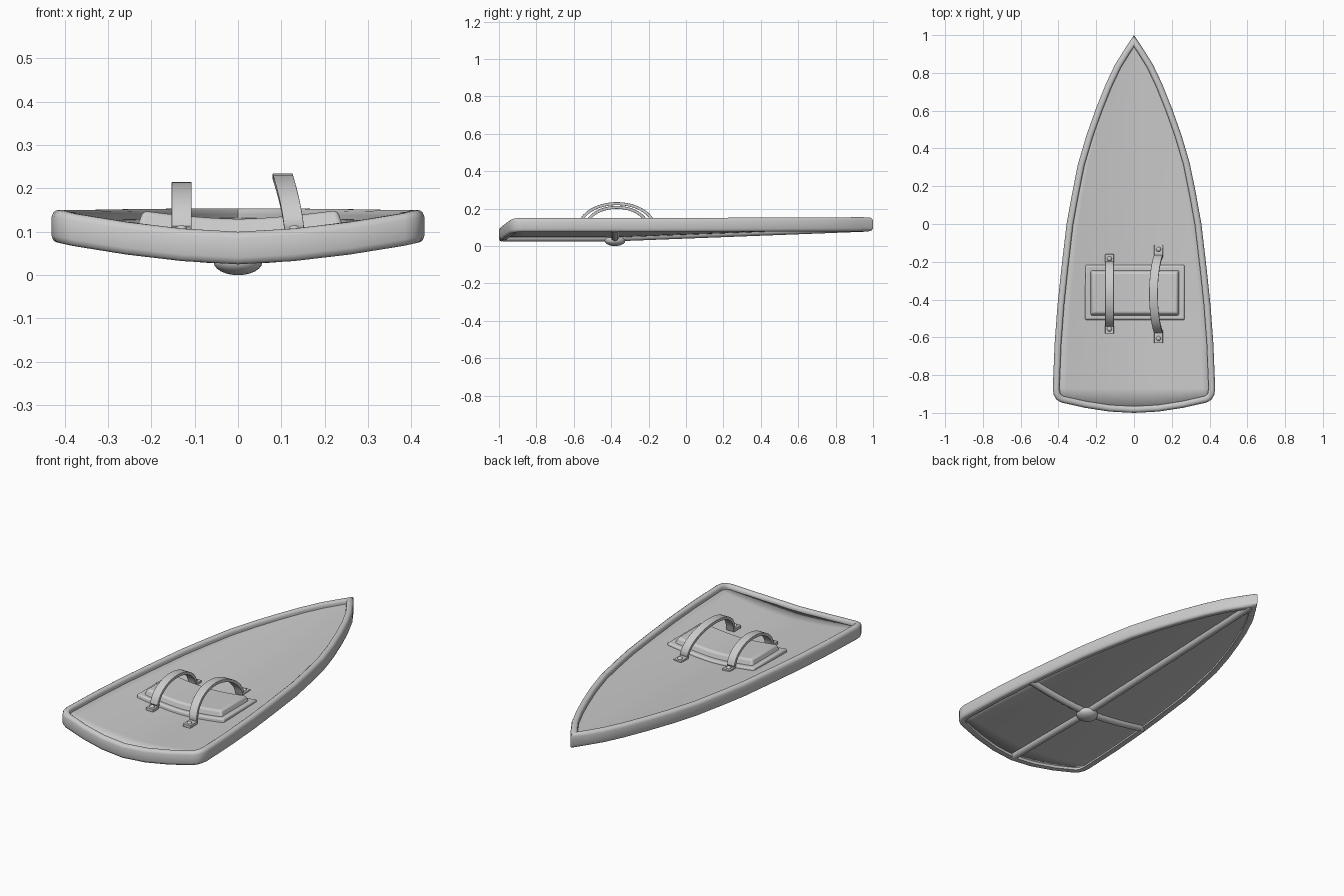
import bpy, bmesh, math
from mathutils import Vector

if "Cube" in bpy.data.objects:
    bpy.data.objects.remove(bpy.data.objects["Cube"])

steel = bpy.data.materials.new("grey steel")
steel.use_nodes = True
GREY = (0.6, 0.6, 0.6, 1)
steel.diffuse_color = GREY
steel.node_tree.nodes["Principled BSDF"].inputs["Base Color"].default_value = GREY

# Right half of the outline, from the point round to the tail
OUTLINE = [(0, 1), (0.05, 0.925), (0.1, 0.845), (0.15, 0.74), (0.2, 0.615), (0.25, 0.475),
           (0.296, 0.32), (0.33, 0.15), (0.357, 0), (0.385, -0.24), (0.405, -0.43),
           (0.42, -0.63), (0.43, -0.87), (0.425, -0.905), (0.41, -0.93), (0.385, -0.945),
           (0.26, -0.973), (0.13, -0.993)]
SIDE = OUTLINE[:13]


def half_width(y):
    y = min(max(y, -0.87), 0.999)
    for (xa, ya), (xb, yb) in zip(SIDE, SIDE[1:]):
        if yb <= y <= ya:
            return xa + (xb - xa) * (ya - y) / (ya - yb)
    return 0.43


def surface(x, y):
    """Middle height of the dished body."""
    mid = 0.0625 + 0.054 * max(0, (y + 0.4) / 1.4)
    edge = 0.113 + 0.004 * max(0, y)
    return mid + (edge - mid) * min(1, abs(x) / half_width(y)) ** 1.6


def make(name, verts, faces, bevel=0, angle=40):
    mesh = bpy.data.meshes.new(name)
    mesh.from_pydata([tuple(v) for v in verts], [], faces)
    bm = bmesh.new()
    bm.from_mesh(mesh)
    bmesh.ops.remove_doubles(bm, verts=bm.verts, dist=1e-5)
    bmesh.ops.recalc_face_normals(bm, faces=bm.faces)
    bm.to_mesh(mesh)
    bm.free()
    ob = bpy.data.objects.new(name, mesh)
    bpy.context.collection.objects.link(ob)
    mesh.materials.append(steel)
    if bevel:
        mod = ob.modifiers.new("soft edges", 'BEVEL')
        mod.width, mod.segments, mod.limit_method = bevel, 3, 'ANGLE'
        mod.angle_limit = math.radians(50)
    bpy.ops.object.select_all(action='DESELECT')
    ob.select_set(True)
    bpy.context.view_layer.objects.active = ob
    bpy.ops.object.shade_smooth_by_angle(angle=math.radians(angle))
    return ob


def skin(rings, closed):
    """Join equal rings of points into a tube, capped unless closed."""
    n, m = len(rings[0]), len(rings)
    faces = []
    for i in range(m if closed else m - 1):
        a, b = i * n, (i + 1) % m * n
        faces += [(a + k, a + (k + 1) % n, b + (k + 1) % n, b + k) for k in range(n)]
    if not closed:
        faces += [tuple(range(n)), tuple(range((m - 1) * n, m * n))]
    return [p for r in rings for p in r], faces


# Rim: rounded band swept round the outline with mitred corners
loop = OUTLINE + [(0, -1)] + [(-x, y) for x, y in reversed(OUTLINE[1:])]
loop = [Vector(p) for p in loop]
SECTION = [(0.035, -0.034), (0.012, -0.0375), (0.004, -0.033), (0, -0.022), (0, 0.022),
           (0.004, 0.032), (0.012, 0.0375), (0.026, 0.0375), (0.032, 0.033), (0.035, 0.024)]
rings = []
for i, p in enumerate(loop):
    d1 = (p - loop[i - 1]).normalized()
    d2 = (loop[(i + 1) % len(loop)] - p).normalized()
    n1, n2 = Vector((d1.y, -d1.x)), Vector((d2.y, -d2.x))
    miter = (n1 + n2) / (1 + n1.dot(n2))
    z = surface(p.x, p.y)
    rings.append([(p.x + miter.x * d, p.y + miter.y * d, z + h) for d, h in SECTION])
make("rim", *skin(rings, True), angle=50)

# Deck: dished plate inside the rim
COLS = 16
rows = [[((2 * c / COLS - 1) * max(x - 0.018, 0.002), min(y, 0.96)) for c in range(COLS + 1)]
        for x, y in SIDE]
tail = []
for c in range(COLS + 1):
    x = (2 * c / COLS - 1) * 0.4
    tail.append((x, -0.98 + 0.055 * (x / 0.4) ** 2))
rows.append(tail)
verts = [(x, y, surface(x, y)) for r in rows for x, y in r]
W = COLS + 1
faces = [(r * W + c, r * W + c + 1, r * W + W + c + 1, r * W + W + c)
         for r in range(len(rows) - 1) for c in range(COLS)]
deck = make("deck", verts, faces)
mod = deck.modifiers.new("thickness", 'SOLIDIFY')
mod.thickness, mod.offset = 0.036, 0


# Pad and its flange follow the curve of the deck
def curved_slab(name, x0, x1, y0, y1, low, high, taper, bevel):
    rings = []
    for i in range(13):
        t = i / 12
        xb, xt = x0 + (x1 - x0) * t, x0 + taper + (x1 - x0 - 2 * taper) * t
        zb, zt = surface(xb, -0.37) + low, surface(xt, -0.37) + high
        rings.append([(xb, y0, zb), (xb, y1, zb), (xt, y1 - taper, zt), (xt, y0 + taper, zt)])
    return make(name, *skin(rings, False), bevel=bevel)


curved_slab("pad_flange", -0.26, 0.27, -0.51, -0.215, 0.005, 0.036, 0.004, 0.008)
curved_slab("pad", -0.235, 0.245, -0.49, -0.24, 0.02, 0.066, 0.016, 0.01)


# Straps: flat tabs at both ends of an arch, each tab bolted down
def strap(name, x, y0, y1, tab, peak, lean):
    foot = surface(x, -0.37) + 0.026
    mid, r = (y0 + y1) / 2, (y1 - y0) / 2 - tab
    path = [(y0, foot)]
    path += [(mid - r * math.cos(a), foot + (peak - foot) * math.sin(a))
             for a in [math.pi * k / 24 for k in range(25)]]
    path.append((y1, foot))
    pts = [Vector(p) for p in path]
    rings = []
    for i, p in enumerate(pts):
        d = (pts[min(i + 1, len(pts) - 1)] - pts[max(i - 1, 0)]).normalized()
        n = Vector((-d.y, d.x)) * 0.008
        cx = x - lean * ((p.y - foot) / (peak - foot)) ** 1.5
        rings.append([(cx + s * 0.023, p.x + k * n.x, p.y + k * n.y)
                      for s, k in ((-1, -1), (1, -1), (1, 1), (-1, 1))])
    make(name, *skin(rings, False), bevel=0.004)
    for end, y in (("front", y0 + 0.024), ("back", y1 - 0.024)):
        dome(name + "_bolt_" + end, x, y, foot + 0.006, 0.013, 0.012)


def dome(name, x, y, z, radius, height):
    bm = bmesh.new()
    bmesh.ops.create_uvsphere(bm, u_segments=20, v_segments=12, radius=1)
    verts = [(x + v.co.x * radius, y + v.co.y * radius, z + v.co.z * height) for v in bm.verts]
    faces = [[v.index for v in f.verts] for f in bm.faces]
    bm.free()
    make(name, verts, faces)


strap("arm_strap", -0.13, -0.58, -0.16, 0.045, 0.207, 0)
strap("hand_grip", 0.13, -0.63, -0.11, 0.06, 0.227, 0.027)


# Ribs under the deck, meeting at a domed boss
def rib(name, points, side):
    rings = []
    for x, y in points:
        z = surface(x, y) - 0.016
        ring = []
        for k in range(9):
            a = math.pi * k / 8
            ring.append(Vector((x, y, z - 0.022 * math.sin(a))) + side * (0.022 * math.cos(a)))
        rings.append(ring)
    make(name, *skin(rings, False))


rib("spine_rib", [(0, -0.98 + 1.93 * k / 20) for k in range(21)], Vector((1, 0, 0)))
rib("cross_rib", [(-0.385 + 0.77 * k / 20, -0.38) for k in range(21)], Vector((0, 1, 0)))
dome("boss", 0, -0.38, 0.03, 0.056, 0.03)
